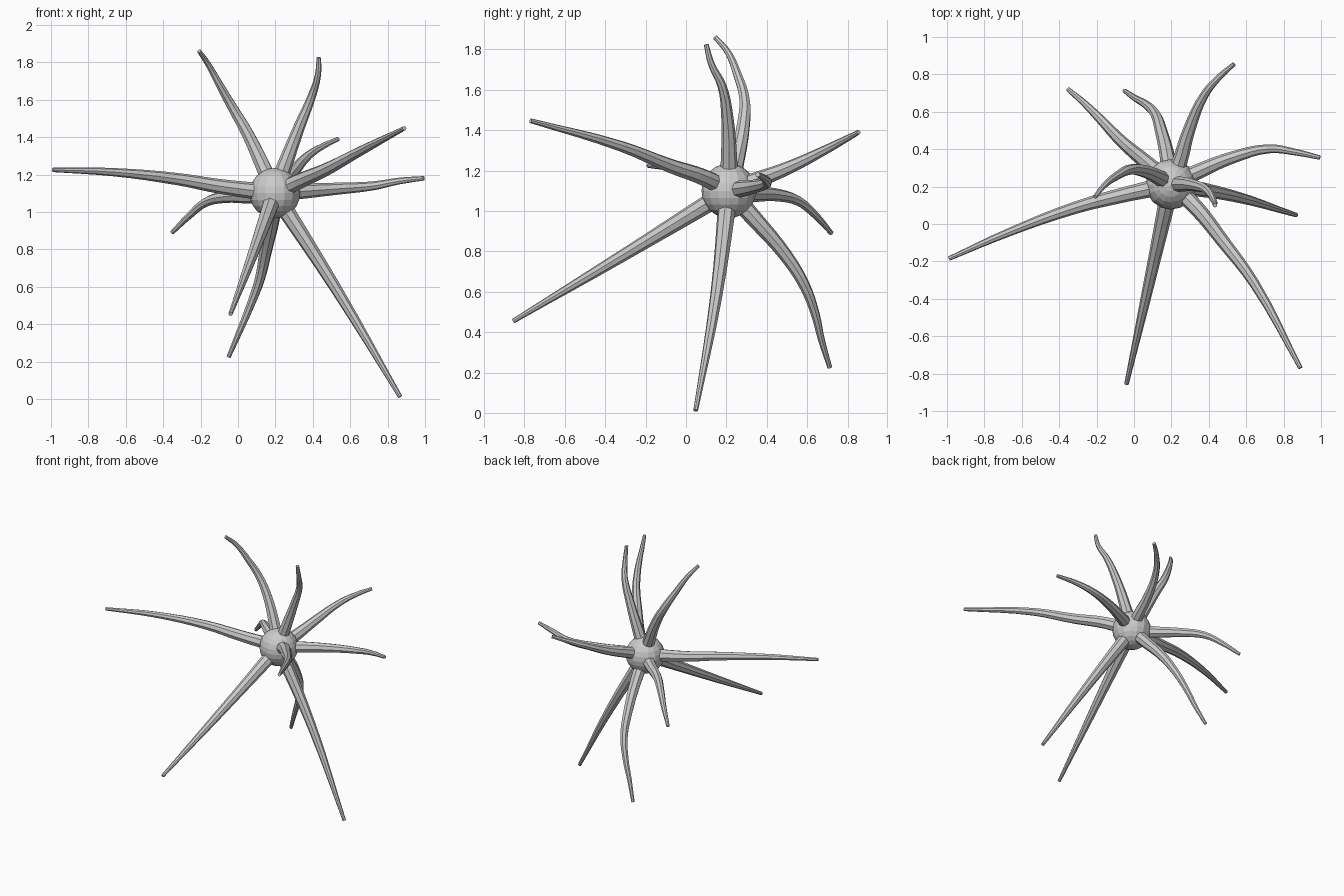
import bpy
from mathutils import Vector

CENTER = (0.197, 0.212, 1.10)
BASE_R, TIP_R = 0.048, 0.012

# Tentacle paths, each continuing from the body centre out to the tip
PATHS = {
    "left_tentacle": [(-0.1, 0.145, 1.137), (-0.32, 0.085, 1.175), (-0.67, -0.045, 1.213), (-0.99, -0.185, 1.225)],
    "front_low_tentacle": [(0.08, -0.32, 0.775), (-0.04, -0.855, 0.455)],
    "front_right_tentacle": [(0.33, 0.09, 1.165), (0.47, -0.085, 1.226), (0.645, -0.32, 1.32), (0.89, -0.77, 1.447)],
    "right_low_tentacle": [(0.53, 0.15, 0.58), (0.867, 0.048, 0.012)],
    "right_tentacle": [(0.33, 0.275, 1.11), (0.54, 0.36, 1.125), (0.725, 0.402, 1.14), (0.86, 0.385, 1.165), (0.995, 0.355, 1.18)],
    "back_right_tentacle": [(0.243, 0.33, 1.145), (0.297, 0.51, 1.215), (0.38, 0.695, 1.305), (0.46, 0.79, 1.355), (0.535, 0.855, 1.39)],
    "top_right_tentacle": [(0.25, 0.213, 1.25), (0.33, 0.205, 1.46), (0.395, 0.178, 1.62), (0.427, 0.125, 1.73), (0.433, 0.10, 1.825)],
    "top_left_tentacle": [(0.14, 0.245, 1.23), (0.045, 0.285, 1.43), (-0.025, 0.29, 1.55), (-0.096, 0.255, 1.675), (-0.16, 0.205, 1.79), (-0.208, 0.145, 1.86)],
    "back_low_tentacle": [(0.182, 0.34, 0.96), (0.147, 0.49, 0.785), (0.115, 0.585, 0.635), (0.062, 0.64, 0.49), (0.01, 0.67, 0.365), (-0.05, 0.712, 0.225)],
    "back_left_tentacle": [(0.07, 0.325, 1.085), (-0.07, 0.445, 1.08), (-0.175, 0.555, 1.05), (-0.26, 0.64, 0.98), (-0.352, 0.72, 0.89)],
}


def tentacle(name, path):
    pts = [Vector(p) for p in [CENTER] + path]
    dist = [0.0]
    for a, b in zip(pts, pts[1:]):
        dist.append(dist[-1] + (b - a).length)
    curve = bpy.data.curves.new(name, 'CURVE')
    curve.dimensions = '3D'
    curve.bevel_depth = 1.0
    curve.bevel_resolution = 2
    curve.resolution_u = 4
    curve.use_fill_caps = True
    spline = curve.splines.new('BEZIER')
    spline.bezier_points.add(len(pts) - 1)
    for bp, p, d in zip(spline.bezier_points, pts, dist):
        bp.co = p
        bp.handle_left_type = bp.handle_right_type = 'AUTO'
        bp.radius = BASE_R + (TIP_R - BASE_R) * d / dist[-1]
    spline.use_smooth = False
    obj = bpy.data.objects.new(name, curve)
    bpy.context.collection.objects.link(obj)
    # Convert to a plain mesh
    bpy.ops.object.select_all(action='DESELECT')
    obj.select_set(True)
    bpy.context.view_layer.objects.active = obj
    bpy.ops.object.convert(target='MESH')


# Round body
bpy.ops.mesh.primitive_uv_sphere_add(segments=16, ring_count=12, radius=0.135, location=CENTER)
bpy.context.object.name = "body"

# Tapered tentacles
for name, path in PATHS.items():
    tentacle(name, path)
